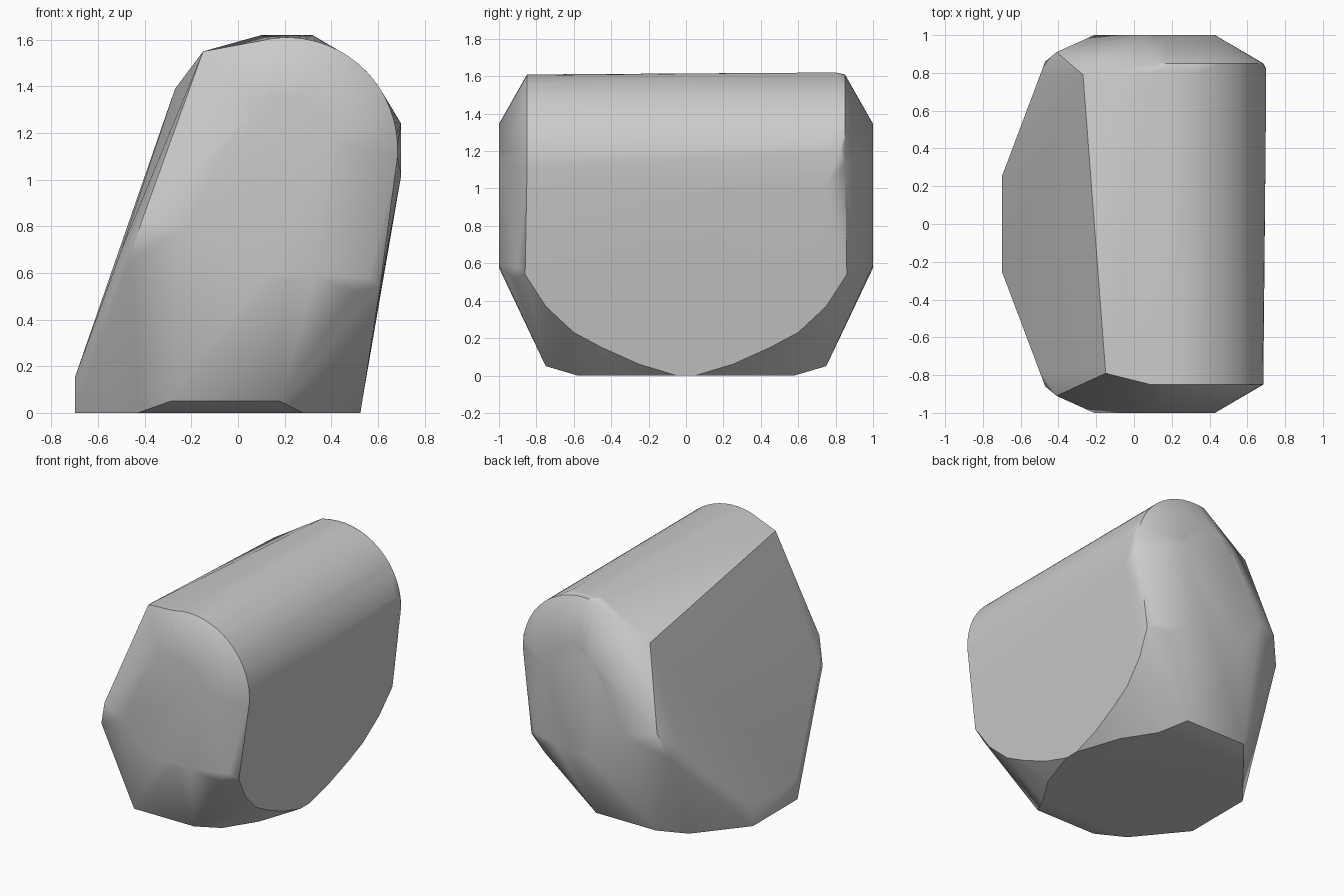
import bpy
import bmesh
import math

if "Cube" in bpy.data.objects:
    bpy.data.objects.remove(bpy.data.objects["Cube"], do_unlink=True)


def arc(cx, cz, rx, rz, start, end, steps):
    """Points (x, z) along part of an ellipse, angles in degrees."""
    pts = []
    for i in range(steps + 1):
        a = math.radians(start + (end - start) * i / steps)
        pts.append((cx + rx * math.cos(a), cz + rz * math.sin(a)))
    return pts


def at_depth(profile, y):
    return [(x, y, z) for x, z in profile]


def both_ends(points):
    return [(x, s * y, z) for x, y, z in points for s in (-1, 1)]


# Flat end pads: rounded top, slanted sides, curved lower edge
pad = arc(0.21, 1.13, 0.22, 0.215, 5, 155, 12)
pad += [(0.33, 0.59), (0.2, 0.575), (0.1, 0.595), (0, 0.64), (-0.1, 0.70), (-0.21, 0.80)]
points = both_ends(at_depth(pad, 1.0))

# Front shoulder: smooth round arch behind the pad
points += at_depth(arc(0.21, 1.13, 0.475, 0.48, -4, 105, 18), -0.85)
points.append((-0.15, -0.79, 1.55))

# Back shoulder: coarser arch
points += [(-0.27, 0.79, 1.39), (0.1, 0.80, 1.62), (0.32, 0.80, 1.62),
           (0.70, 0.75, 1.24), (0.70, 0.75, 1.02), (0.70, 0.82, 1.20)]
points += at_depth(arc(0.21, 1.13, 0.475, 0.48, 0, 100, 14), 0.85)

# Lower corners, slanted side edges and foot, mirrored front to back
points += both_ends([
    (-0.41, 0.91, 0.83), (-0.50, 0.78, 0.70), (-0.47, 0.86, 0.65),
    (-0.70, 0.25, 0.15), (-0.70, 0.25, 0.0),
    (-0.43, 0.58, 0.0), (-0.29, 0.75, 0.05), (0.18, 0.75, 0.05),
    (0.28, 0.58, 0.0), (0.42, 0.36, 0.0), (0.525, 0.05, 0.0),
    (0.49, 0.92, 0.52), (0.56, 0.90, 0.58),
])

# Curved lower border of the right wall, lying on its slanted plane
border = [(0.25, 0.06), (0.45, 0.15), (0.6, 0.23), (0.75, 0.37), (0.86, 0.54)]
points += both_ends([(0.525 + 0.157 * z, y, z) for y, z in border])

# Skin the points into one closed body
bm = bmesh.new()
for p in points:
    bm.verts.new(p)
result = bmesh.ops.convex_hull(bm, input=bm.verts)
spare = {v for v in result["geom_interior"] + result["geom_unused"]
         if isinstance(v, bmesh.types.BMVert) and not v.link_faces}
bmesh.ops.delete(bm, geom=list(spare), context='VERTS')
bmesh.ops.dissolve_limit(bm, angle_limit=math.radians(1.5), verts=bm.verts, edges=bm.edges)
bmesh.ops.recalc_face_normals(bm, faces=bm.faces)
mesh = bpy.data.meshes.new("stone_body")
bm.to_mesh(mesh)
bm.free()
body = bpy.data.objects.new("stone_body", mesh)
bpy.context.collection.objects.link(body)

# Plain grey material
grey = bpy.data.materials.new("plain_grey")
grey.use_nodes = True
color = (0.6, 0.6, 0.6, 1)
grey.diffuse_color = color
grey.node_tree.nodes["Principled BSDF"].inputs["Base Color"].default_value = color
mesh.materials.append(grey)

# Smooth shading with sharp creases, large flats kept flat
bpy.ops.object.select_all(action='DESELECT')
body.select_set(True)
bpy.context.view_layer.objects.active = body
bpy.ops.object.shade_smooth_by_angle(angle=math.radians(35))
weighted = body.modifiers.new("flat_faces", 'WEIGHTED_NORMAL')
weighted.keep_sharp = True
